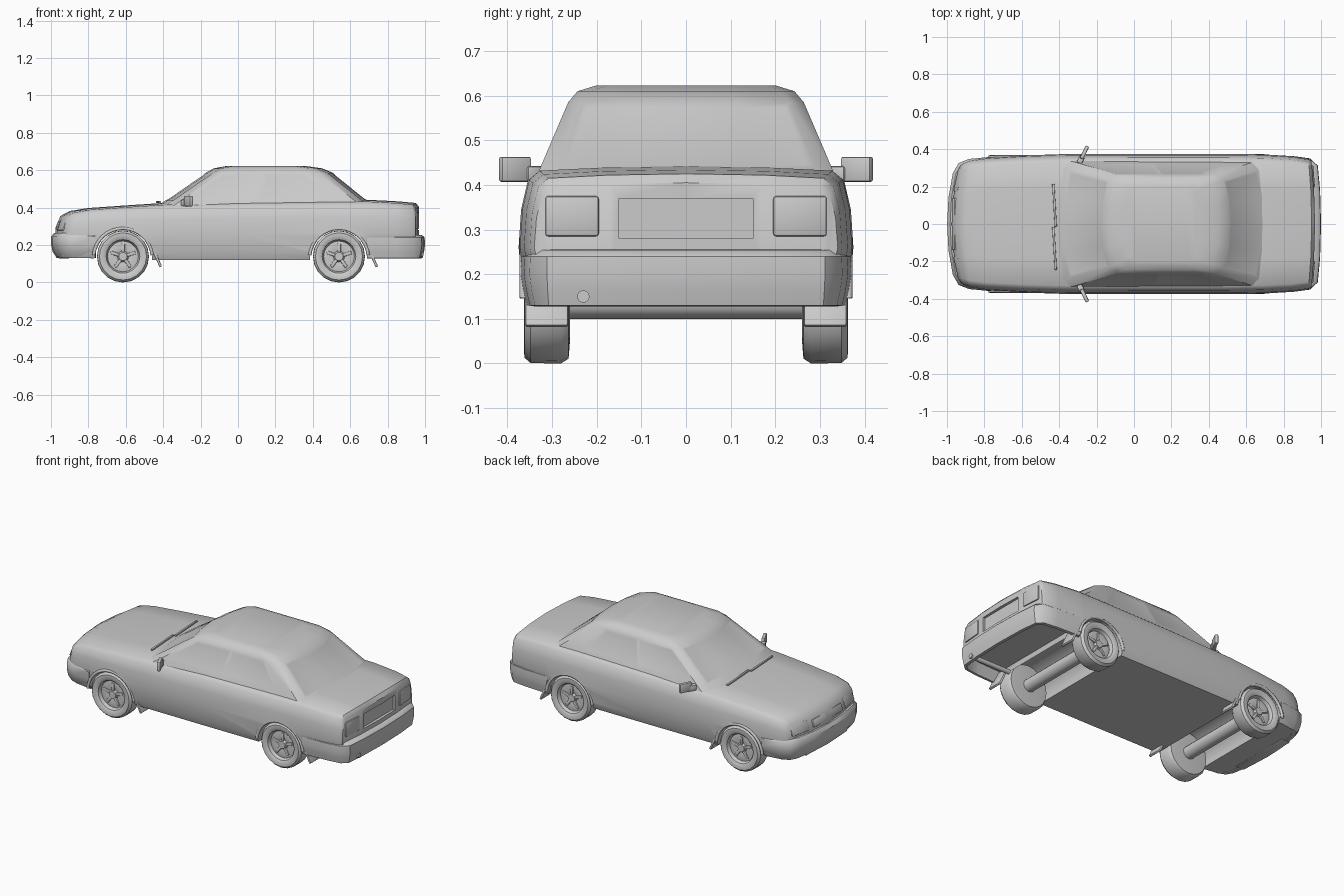
import bpy, bmesh, math
from mathutils import Vector

if "Cube" in bpy.data.objects:
    bpy.data.objects.remove(bpy.data.objects["Cube"])


def finish(ob, angle=35):
    bpy.ops.object.select_all(action='DESELECT')
    ob.select_set(True)
    bpy.context.view_layer.objects.active = ob
    for m in list(ob.modifiers):
        bpy.ops.object.modifier_apply(modifier=m.name)
    bpy.ops.object.shade_smooth_by_angle(angle=math.radians(angle))
    return ob


def from_bmesh(name, bm):
    bmesh.ops.recalc_face_normals(bm, faces=bm.faces)
    me = bpy.data.meshes.new(name)
    bm.to_mesh(me)
    bm.free()
    ob = bpy.data.objects.new(name, me)
    bpy.context.collection.objects.link(ob)
    return ob


def box(name, loc, size, rot=(0, 0, 0), bevel=0.006):
    bpy.ops.mesh.primitive_cube_add(size=1, location=loc, rotation=rot)
    ob = bpy.context.object
    ob.name = name
    ob.scale = size
    bpy.ops.object.transform_apply(location=False, rotation=False, scale=True)
    if bevel:
        m = ob.modifiers.new('bevel', 'BEVEL')
        m.width, m.segments = bevel, 2
    return finish(ob)


def cylinder(name, loc, radius, depth, rot, sides):
    bpy.ops.mesh.primitive_cylinder_add(vertices=sides, radius=radius, depth=depth,
                                        location=loc, rotation=rot)
    bpy.context.object.name = name
    return finish(bpy.context.object)


def loft(rings):
    """Skin closed rings; returns the bmesh, vertex rings and faces by band."""
    bm = bmesh.new()
    vr = [[bm.verts.new(p) for p in r] for r in rings]
    n = len(vr[0])
    bands = [[bm.faces.new((a[i], a[(i + 1) % n], b[(i + 1) % n], b[i]))
              for i in range(n)] for a, b in zip(vr, vr[1:])]
    return bm, vr, bands


def mirrored(half):
    return half + [(x, -y, z) for x, y, z in half[-2:0:-1]]


def cut(ob, cutter):
    cutter.hide_render = True
    m = ob.modifiers.new('cut', 'BOOLEAN')
    m.operation, m.object, m.solver = 'DIFFERENCE', cutter, 'EXACT'
    bpy.context.view_layer.objects.active = ob
    bpy.ops.object.modifier_apply(modifier=m.name)
    bpy.data.objects.remove(cutter)


# Lower body: stations of x, half width, bottom, top, bow of the end
stations = [(-.975, .31, .14, .285, .045), (-.95, .328, .135, .345, .04),
            (-.9, .342, .13, .372, .025), (-.8, .354, .13, .388, .005),
            (-.6, .366, .12, .402, 0), (-.4, .373, .12, .415, 0),
            (0, .375, .12, .425, 0), (.5, .375, .12, .43, 0),
            (.68, .372, .12, .432, 0), (.695, .372, .2, .432, 0),
            (.85, .363, .2, .424, -.005), (.95, .35, .2, .415, -.018),
            (.968, .34, .205, .395, -.02)]


def body_ring(x, w, zb, zt, bow):
    d = zt - .26
    pts = [(0, zb), (.5, zb), (.93, zb), (.975, max(.16, zb + .015)), (1, .26),
           (.985, .26 + .5 * d), (.945, .26 + .88 * d), (.88, zt),
           (.5, zt + .007), (0, zt + .01)]
    return mirrored([(x + bow * f * f, w * f, z) for f, z in pts])


bm, vr, _ = loft([body_ring(*s) for s in stations])
for r in (vr[0], vr[-1]):
    for i in range(4):
        for s in (lambda k: k, lambda k: (18 - k) % 18):
            bm.faces.new([r[s(k)] for k in (i, i + 1, 8 - i, 9 - i)])
body = from_bmesh('lower_body', bm)

# Wheel wells and rear plate recess
axles = (-.615, .54)
across = (math.pi / 2, 0, 0)
for ax in axles:
    cut(body, cylinder('well', (ax, 0, .132), .155, 1, across, 32))
cut(body, box('recess', (.98, 0, .325), (.06, .3, .09), bevel=0))
finish(body, 40)

# Cabin: rings of z, front x, rear x, half width; glass is inset
levels = [(.41, -.43, .73, .338), (.44, -.385, .69, .326),
          (.585, -.175, .51, .264), (.61, -.13, .45, .243),
          (.623, -.06, .36, .2)]


def cabin_ring(z, xf, xr, w):
    a, b = xf + .085, xr - .07
    return mirrored([(xf, 0, z), (xf + .012, .45 * w, z), (xf + .04, .88 * w, z),
                     (a, w, z), (a + .44 * (b - a), w, z), (a + .85 * (b - a), w, z),
                     (b, w, z), (xr - .03, .88 * w, z), (xr - .006, .45 * w, z),
                     (xr, 0, z)])


bm, vr, bands = loft([cabin_ring(*s) for s in levels])
top = vr[-1]
for i in range(9):
    f = [top[k] for k in (i, i + 1, (17 - i) % 18, (18 - i) % 18)]
    bm.faces.new(list(dict.fromkeys(f)))
bmesh.ops.recalc_face_normals(bm, faces=bm.faces)
glass = [(0, 1, 16, 17), (7, 8, 9, 10), (3,), (4,), (13,), (14,)]
for g in glass:
    bmesh.ops.inset_region(bm, faces=[bands[1][i] for i in g],
                           thickness=.014, depth=-.003, use_even_offset=True)
finish(from_bmesh('cabin', bm), 40)


# Bumpers: a profile (outward offset, z) swept round each end
def bumper(name, half, profile):
    path = [Vector(p) for p in half + [(x, -y) for x, y in half[-2::-1]]]
    rings = []
    for i, p in enumerate(path):
        d = (path[min(i + 1, len(path) - 1)] - path[max(i - 1, 0)]).normalized()
        rings.append([(p.x + d.y * o, p.y - d.x * o, z) for o, z in profile])
    bm, vr, _ = loft(rings)
    bm.faces.new(vr[0])
    bm.faces.new(vr[-1])
    finish(from_bmesh(name, bm), 40)


bumper('front_bumper', [(-.765, .355), (-.88, .344), (-.935, .323), (-.965, .27),
                        (-.988, .14), (-.995, 0)],
       [(-.05, .13), (-.025, .132), (-.004, .165), (.004, .2), (.004, .245),
        (-.012, .264), (-.05, .268)])
bumper('rear_bumper', [(.69, -.365), (.85, -.358), (.94, -.346), (.978, -.31),
                       (.99, -.18), (.995, 0)],
       [(-.025, .128), (-.008, .13), (0, .165), (.005, .2), (.003, .24),
        (-.012, .254), (-.045, .256)])


# Wheels: lathed tyre and rim
def wheel(name, x, side):
    prof = [(0, .345), (.022, .345), (.03, .332), (.06, .338), (.082, .334),
            (.09, .354), (.105, .363), (.126, .362), (.138, .348), (.139, .28),
            (.128, .263), (.09, .26), (0, .26)]
    bm = bmesh.new()
    vs = [bm.verts.new((r, y * side, 0)) for r, y in prof]
    es = [bm.edges.new(e) for e in zip(vs, vs[1:])]
    bmesh.ops.spin(bm, geom=vs + es, cent=(0, 0, 0), axis=(0, 1, 0),
                   angle=2 * math.pi, steps=20, use_merge=True)
    bmesh.ops.remove_doubles(bm, verts=bm.verts, dist=1e-5)
    ob = from_bmesh(name, bm)
    ob.location = (x, 0, .139)
    finish(ob, 35)
    for k in range(5):
        a = math.tau * k / 5 + .3
        box(name + '_spoke', (x + .045 * math.cos(a), .336 * side, .139 + .045 * math.sin(a)),
            (.05, .014, .018), (0, -a, 0), .004)


# Arch lips
def arch(name, x, y):
    cu = bpy.data.curves.new(name, 'CURVE')
    cu.dimensions, cu.bevel_depth, cu.bevel_resolution = '3D', .009, 2
    sp = cu.splines.new('POLY')
    sp.points.add(16)
    for i, p in enumerate(sp.points):
        a = math.pi * (.03 + .94 * i / 16)
        p.co = (x + .157 * math.cos(a), y, .132 + .157 * math.sin(a), 1)
    bpy.context.collection.objects.link(bpy.data.objects.new(name, cu))


for s, side in ((1, 'left'), (-1, 'right')):
    for ax, end in zip(axles, ('front', 'rear')):
        wheel(f'{end}_{side}_wheel', ax, s)
        arch(f'{end}_{side}_arch_lip', ax, s * (.359 if ax < 0 else .364))
        # Mud flap behind the wheel
        box(f'{end}_{side}_mud_flap', (ax + .178, s * .312, .138), (.014, .095, .12),
            (0, -.42, 0), .004)
    # Door mirror, a slanted blade reaching the door
    box(f'{side}_mirror', (-.265, s * .383, .435), (.02, .074, .056), (0, 0, -s * .45), .005)
    box(f'{side}_mirror_stalk', (-.285, s * .343, .425), (.03, .04, .035), (0, 0, -s * .5))
    # Lamps
    box(f'{side}_headlight', (-.934, s * .235, .305), (.02, .13, .062),
        (0, .36, -s * .22), .006)
    box(f'{side}_tail_light', (.953, s * .255, .33), (.02, .12, .09), (0, 0, s * .08))

# Grille, lip, wipers, axles and exhaust
box('grille', (-.959, 0, .303), (.02, .28, .045), (0, .36, 0))
box('front_lip', (-.93, 0, .138), (.06, .4, .02))
for y in (-.13, .1):
    box('wiper', (-.425, y, .43), (.012, .23, .01), (0, 0, .06), .003)
for ax, end in zip(axles, ('front', 'rear')):
    cylinder(f'{end}_axle', (ax, 0, .139), .039, .54, across, 12)
cylinder('exhaust_pipe', (.85, -.23, .15), .014, .28, (0, math.pi / 2, 0), 12)
